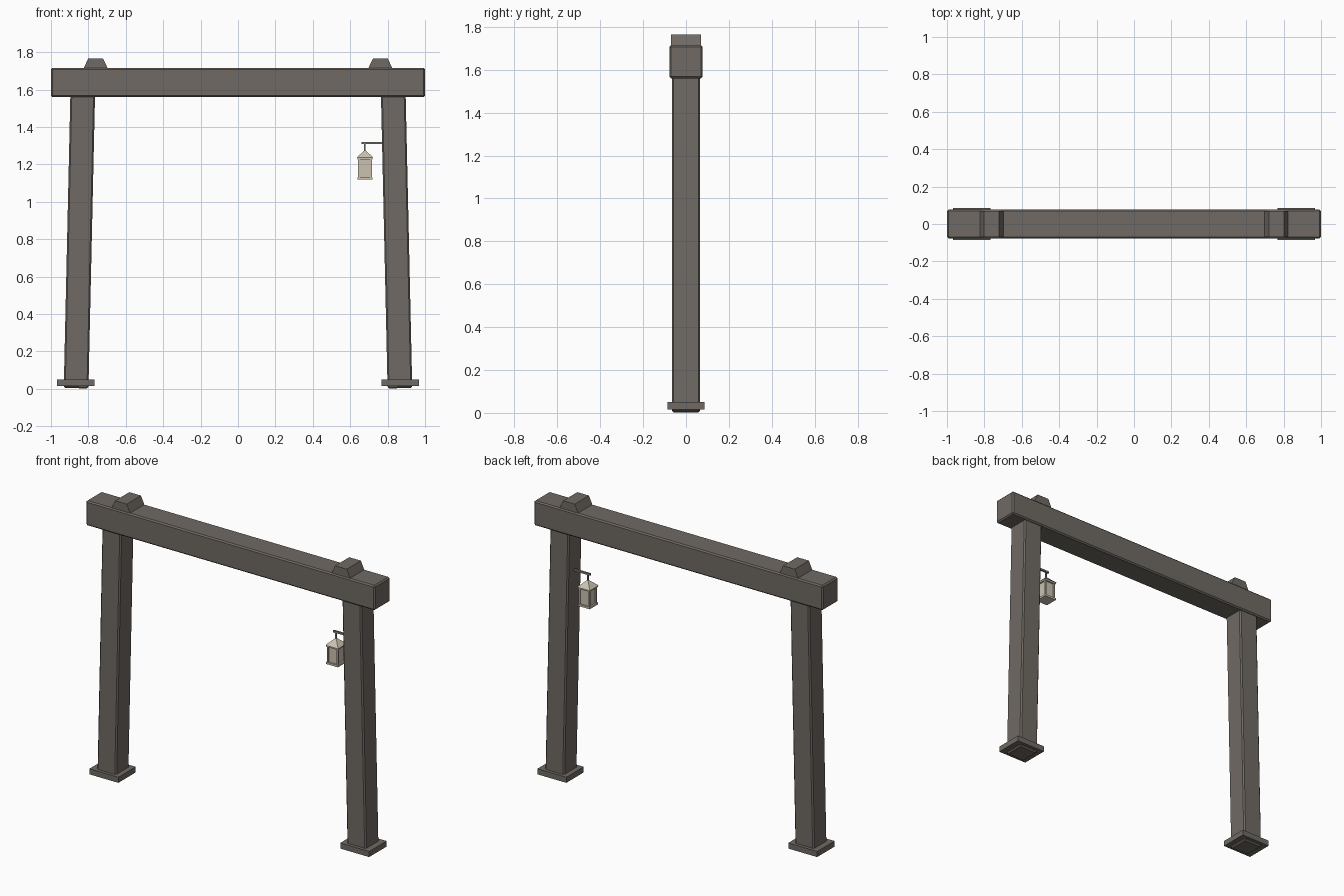
import bpy, bmesh, math
from mathutils import Matrix

if "Cube" in bpy.data.objects:
    bpy.data.objects.remove(bpy.data.objects["Cube"])


def material(name, rgb):
    m = bpy.data.materials.new(name)
    m.diffuse_color = (*rgb, 1)
    m.use_nodes = True
    m.node_tree.nodes["Principled BSDF"].inputs["Base Color"].default_value = m.diffuse_color
    return m


STONE = material("weathered_stone", (0.16, 0.143, 0.126))
PALE = material("pale_lantern", (0.60, 0.54, 0.44))
METAL = material("bracket_metal", (0.24, 0.22, 0.19))


def block(name, x, y, z, mat, top=(1, 1), bevel=0.0, tilt=0.0):
    """Box from ranges x, y, z; top face scaled by `top`, tilted about y."""
    bm = bmesh.new()
    bmesh.ops.create_cube(bm, size=1)
    size = [b - a for a, b in (x, y, z)]
    for v in bm.verts:
        if v.co.z > 0:
            v.co.x *= top[0]
            v.co.y *= top[1]
        v.co = [c * s for c, s in zip(v.co, size)]
    if bevel:
        bmesh.ops.bevel(bm, geom=bm.edges[:], offset=bevel, segments=1,
                        affect='EDGES', profile=0.5)
    bm.transform(Matrix.Rotation(tilt, 4, 'Y'))
    me = bpy.data.meshes.new(name)
    bm.to_mesh(me)
    bm.free()
    me.materials.append(mat)
    ob = bpy.data.objects.new(name, me)
    ob.location = [(a + b) / 2 for a, b in (x, y, z)]
    bpy.context.collection.objects.link(ob)
    return ob


# Lintel
block("lintel_beam", (-1, 1), (-0.077, 0.077), (1.56, 1.715), STONE, bevel=0.008)

# Leaning posts, foot plates and wedge caps
for side, s in (("left", -1), ("right", 1)):
    cx = s * 0.847
    block(side + "_post", (cx - 0.066, cx + 0.066), (-0.066, 0.066),
          (0.003, 1.66), STONE, bevel=0.008, tilt=-s * math.atan(0.0225))
    cx = s * 0.868
    block(side + "_foot_plate", (cx - 0.1, cx + 0.1), (-0.086, 0.086),
          (0.015, 0.05), STONE)
    cx = s * 0.761
    block(side + "_cap", (cx - 0.065, cx + 0.065), (-0.07, 0.07),
          (1.712, 1.765), STONE, top=(0.62, 1))

# Bracket and hanging rod
L = 0.679
block("bracket_arm", (0.66, 0.79), (-0.006, 0.006), (1.309, 1.32), METAL)
block("hanging_rod", (L - 0.004, L + 0.004), (-0.004, 0.004), (1.265, 1.312), METAL)

# Lantern: base, recessed panes, corner posts, top rim, pyramid roof
def lantern_block(name, half, z, mat, top=(1, 1)):
    block(name, (L - half, L + half), (-half, half), z, mat, top)


lantern_block("lantern_base", 0.041, (1.118, 1.13), PALE)
lantern_block("lantern_panes", 0.031, (1.13, 1.228), PALE)
lantern_block("lantern_rim", 0.041, (1.226, 1.238), PALE)
lantern_block("lantern_roof", 0.044, (1.236, 1.274), PALE, top=(0.1, 0.1))
for i, (sx, sy) in enumerate(((-1, -1), (-1, 1), (1, -1), (1, 1))):
    px, py = L + sx * 0.033, sy * 0.033
    block(f"lantern_corner_{i + 1}", (px - 0.005, px + 0.005),
          (py - 0.005, py + 0.005), (1.128, 1.228), PALE)
